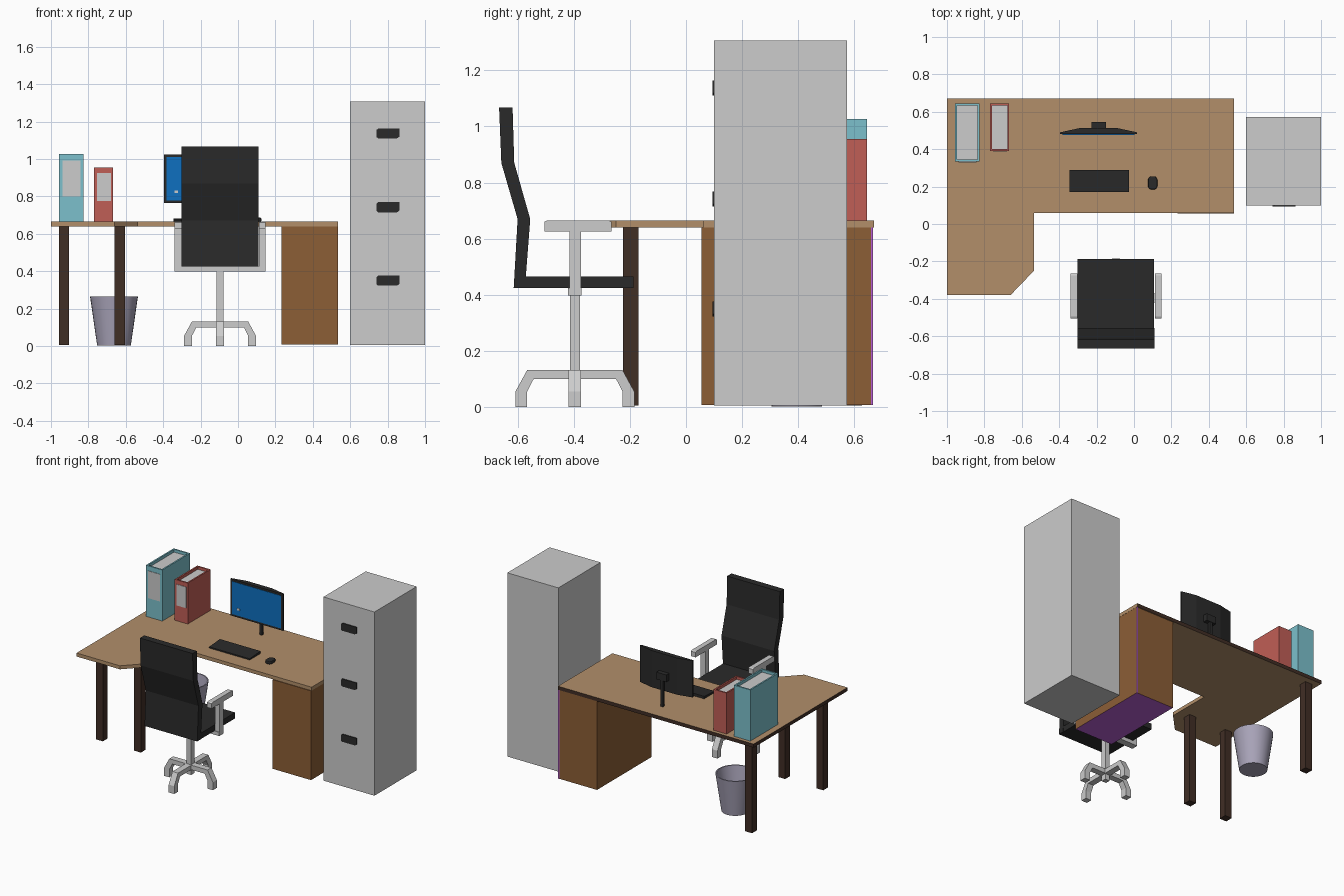
import bpy, bmesh, math

if "Cube" in bpy.data.objects:
    bpy.data.objects.remove(bpy.data.objects["Cube"])


def colour(name, r, g, b):
    lin = [((c / 255 + 0.055) / 1.055) ** 2.4 for c in (r, g, b)]
    m = bpy.data.materials.new(name)
    m.diffuse_color = (*lin, 1)
    m.use_nodes = True
    m.node_tree.nodes["Principled BSDF"].inputs["Base Color"].default_value = m.diffuse_color
    return m


TAN = colour("tan wood", 178, 143, 106)
BROWN = colour("brown wood", 140, 94, 54)
DARK = colour("dark wood", 64, 46, 37)
BLACK = colour("black plastic", 42, 42, 42)
GREY = colour("light grey", 204, 204, 204)
BLUE = colour("screen blue", 14, 112, 192)
TEAL = colour("teal", 124, 192, 204)
RED = colour("red", 192, 94, 86)
LAVENDER = colour("lavender grey", 168, 163, 184)
PURPLE = colour("purple", 185, 95, 210)


def finish(name, bm, *mats):
    bmesh.ops.recalc_face_normals(bm, faces=bm.faces)
    me = bpy.data.meshes.new(name)
    bm.to_mesh(me)
    bm.free()
    for m in mats:
        me.materials.append(m)
    ob = bpy.data.objects.new(name, me)
    bpy.context.collection.objects.link(ob)
    return ob


def prism(name, pts, axis, lo, hi, *mats):
    """Extrude a 2D profile along an axis; the profile uses the other two axes in order."""
    bm = bmesh.new()

    def place(p, d):
        co = list(p)
        co.insert("xyz".index(axis), d)
        return co
    f = bm.faces.new([bm.verts.new(place(p, lo)) for p in pts])
    ext = bmesh.ops.extrude_face_region(bm, geom=[f])
    k = "xyz".index(axis)
    for v in ext["geom"]:
        if isinstance(v, bmesh.types.BMVert):
            v.co[k] = hi
    return finish(name, bm, *mats)


def box(name, x, y, z, *mats):
    pts = [(x[0], y[0]), (x[1], y[0]), (x[1], y[1]), (x[0], y[1])]
    return prism(name, pts, "z", z[0], z[1], *mats)


def paint(ob, rule, slot=1):
    for p in ob.data.polygons:
        if rule(p):
            p.material_index = slot


# Desk: corner-shaped top with dark back and left edges
top = prism("desk_top", [(-1, -0.38), (-0.66, -0.38), (-0.535, -0.25), (-0.535, 0.06),
                         (0.535, 0.06), (0.535, 0.67), (-1, 0.67)], "z", 0.64, 0.665, TAN, DARK)
paint(top, lambda p: p.normal.y > 0.9 or p.normal.x < -0.9)
for i, (x, y) in enumerate([(-0.93, -0.197), (-0.632, -0.197), (-0.93, 0.6)]):
    box(f"desk_leg_{i + 1}", (x - 0.027, x + 0.027), (y - 0.027, y + 0.027), (0.005, 0.64), DARK)

# Drawer pedestal with purple underside and a thin purple strip at the back corner
ped = box("desk_pedestal", (0.233, 0.534), (0.055, 0.664), (0.008, 0.64), BROWN, PURPLE)
paint(ped, lambda p: p.normal.z < -0.9)
box("pedestal_back_strip", (0.526, 0.535), (0.66, 0.667), (0.008, 0.64), PURPLE)

# Filing cabinet
box("filing_cabinet", (0.6, 1.0), (0.1, 0.573), (0.005, 1.307), GREY)
for i, z in enumerate((0.35, 0.742, 1.137)):
    pts = [(0.74, z - 0.02), (0.75, z - 0.027), (0.85, z - 0.027), (0.863, z - 0.018),
           (0.863, z + 0.027), (0.75, z + 0.027), (0.74, z + 0.018)]
    prism(f"drawer_handle_{i + 1}", pts, "y", 0.094, 0.101, BLACK)

# Office chair: seat, bent back
CX, CY = -0.096, -0.396
box("chair_seat", (-0.303, 0.108), (-0.6, -0.187), (0.424, 0.466), BLACK)
prism("chair_back", [(-0.614, 0.424), (-0.574, 0.424), (-0.555, 0.67), (-0.612, 0.87), (-0.618, 1.067),
                     (-0.666, 1.067), (-0.658, 0.87), (-0.6, 0.67)], "x", -0.303, 0.11, BLACK)
# Armrests
for s, side in ((-1, "left"), (1, "right")):
    x = sorted((CX + s * 0.207, CX + s * 0.243))
    prism(f"armrest_pad_{side}", [(-0.505, 0.625), (-0.265, 0.625), (-0.265, 0.66), (-0.275, 0.665),
                                  (-0.495, 0.665), (-0.505, 0.66)], "x", *x, GREY)
    box(f"armrest_post_{side}", x, (-0.415, -0.375), (0.4, 0.625), GREY)
box("armrest_crossbar", (CX - 0.243, CX + 0.243), (-0.42, -0.372), (0.398, 0.424), GREY)
# Column and four-arm base
box("chair_column", (CX - 0.018, CX + 0.018), (CY - 0.018, CY + 0.018), (0.06, 0.4), GREY)
for i in range(4):
    r = 0.192 if i % 2 == 0 else 0.212
    arm = prism(f"chair_base_arm_{i + 1}", [(0, 0.1), (r - 0.065, 0.1), (r - 0.042, 0.055), (r - 0.042, 0),
                                            (r, 0), (r, 0.055), (r - 0.042, 0.132), (0, 0.132)],
                "y", -0.022, 0.022, GREY)
    arm.rotation_euler.z = i * math.pi / 2
    arm.location = (CX, CY, 0)

# Waste bin: open tapered shell
bm = bmesh.new()
rings = []
for r, z in ((0.09, 0.003), (0.128, 0.265), (0.12, 0.265), (0.084, 0.012)):
    rings.append([bm.verts.new((-0.663 + r * math.cos(a * math.tau / 32), 0.395 + r * math.sin(a * math.tau / 32), z))
                  for a in range(32)])
for a, b in zip(rings, rings[1:]):
    for i in range(32):
        j = (i + 1) % 32
        bm.faces.new((a[i], a[j], b[j], b[i]))
bm.faces.new(rings[0])
bm.faces.new(rings[-1])
waste_bin = finish("waste_bin", bm, LAVENDER)
bpy.context.view_layer.objects.active = waste_bin
waste_bin.select_set(True)
bpy.ops.object.shade_smooth_by_angle()

# Monitor: tapered shell, screen plate, mount and pole
prism("monitor_shell", [(-0.395, 0.48), (0.017, 0.48), (0.017, 0.49), (-0.09, 0.513),
                        (-0.29, 0.513), (-0.395, 0.49)], "z", 0.765, 1.025, BLACK)
box("monitor_screen", (-0.381, 0.003), (0.477, 0.481), (0.779, 1.011), BLUE)
box("screen_icon", (-0.34, -0.32), (0.475, 0.478), (0.818, 0.832), GREY)
box("monitor_mount", (-0.227, -0.15), (0.51, 0.545), (0.85, 0.9), BLACK)
box("monitor_pole", (-0.199, -0.179), (0.523, 0.543), (0.664, 0.86), BLACK)

# Keyboard and mouse
prism("keyboard", [(0.17, 0.664), (0.29, 0.664), (0.29, 0.683), (0.17, 0.674)], "x", -0.345, -0.027, BLACK)
mouse = prism("mouse", [(0.085, 0.185), (0.115, 0.185), (0.125, 0.198), (0.125, 0.24), (0.113, 0.255),
                        (0.087, 0.255), (0.075, 0.24), (0.075, 0.198)], "z", 0.664, 0.686, BLACK)
bev = mouse.modifiers.new("soft edges", "BEVEL")
bev.width, bev.segments = 0.006, 2


# Ring binders: box with inset, recessed paper top and a spine label
def binder(name, x, y, ztop, label_x, label_z, mat):
    ob = box(name, x, y, (0.665, ztop), mat, GREY)
    bm = bmesh.new()
    bm.from_mesh(ob.data)
    face = next(f for f in bm.faces if f.normal.z > 0.9)
    bmesh.ops.inset_region(bm, faces=[face], thickness=0.015)
    well = bmesh.ops.extrude_face_region(bm, geom=[face])["geom"]
    bmesh.ops.delete(bm, geom=[face], context="FACES")
    for g in well:
        if isinstance(g, bmesh.types.BMVert):
            g.co.z -= 0.02
        elif isinstance(g, bmesh.types.BMFace):
            g.material_index = 1
    bm.to_mesh(ob.data)
    bm.free()
    box(name + "_label", label_x, (y[0] - 0.003, y[0] + 0.001), label_z, GREY)


binder("teal_binder", (-0.956, -0.827), (0.333, 0.645), 1.027, (-0.938, -0.843), (0.8, 0.993), TEAL)
binder("red_binder", (-0.77, -0.667), (0.39, 0.645), 0.955, (-0.755, -0.678), (0.775, 0.925), RED)
